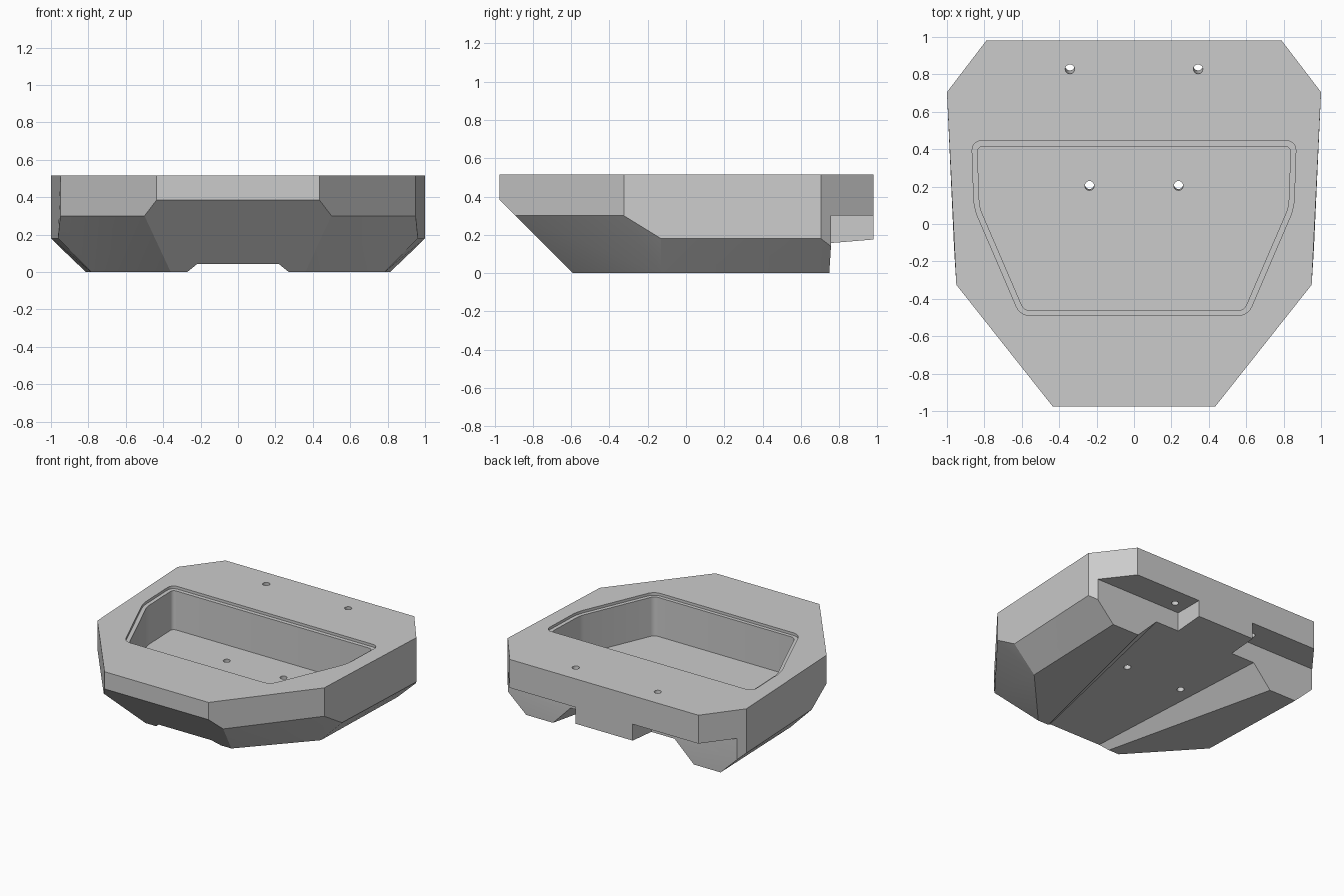
import bpy, bmesh, math

cube = bpy.data.objects.get("Cube")
if cube:
    bpy.data.objects.remove(cube, do_unlink=True)

TOP = 0.515
SHELF = 0.30

grey = bpy.data.materials.new("plain_grey")
grey.use_nodes = True
grey.diffuse_color = (0.6, 0.6, 0.6, 1)
grey.node_tree.nodes["Principled BSDF"].inputs["Base Color"].default_value = (0.6, 0.6, 0.6, 1)


def finish(name, bm):
    bmesh.ops.recalc_face_normals(bm, faces=bm.faces)
    mesh = bpy.data.meshes.new(name)
    bm.to_mesh(mesh)
    bm.free()
    ob = bpy.data.objects.new(name, mesh)
    bpy.context.collection.objects.link(ob)
    mesh.materials.append(grey)
    return ob


def loft(name, ring_a, ring_b, radius=0):
    """Solid between two matching rings, with optional rounded long edges."""
    bm = bmesh.new()
    a = [bm.verts.new(p) for p in ring_a]
    b = [bm.verts.new(p) for p in ring_b]
    n = len(a)
    bm.faces.new(a)
    bm.faces.new(b)
    for i in range(n):
        j = (i + 1) % n
        bm.faces.new((a[i], a[j], b[j], b[i]))
    if radius:
        long_edges = [bm.edges.get((p, q)) for p, q in zip(a, b)]
        bmesh.ops.bevel(bm, geom=long_edges, offset=radius, segments=5,
                        profile=0.5, affect='EDGES')
    return finish(name, bm)


def cut(target, cutter):
    cutter.hide_render = True
    mod = target.modifiers.new("cut", 'BOOLEAN')
    mod.operation = 'DIFFERENCE'
    mod.solver = 'EXACT'
    mod.object = cutter
    bpy.context.view_layer.objects.active = target
    bpy.ops.object.modifier_apply(modifier=mod.name)
    bpy.data.objects.remove(cutter, do_unlink=True)


# Faceted hull: named corners of the left half, mirrored to the right
half = {
    "top_front": (0.435, -0.975, TOP), "top_side": (0.95, -0.325, TOP),
    "top_rear": (1.0, 0.705, TOP), "top_back": (0.79, 0.98, TOP),
    "nose": (0.435, -0.975, 0.385), "cheek": (0.50, -0.892, SHELF),
    "hip": (0.95, -0.325, SHELF), "waist": (0.962, -0.13, 0.18),
    "tail": (1.0, 0.705, 0.18),
    "toe": (0.36, -0.592, 0), "sole": (0.785, -0.13, 0),
    "heel": (0.82, 0.94, 0), "heel_back": (0.79, 0.98, 0),
}
side_faces = [
    "top_front top_side hip cheek nose",
    "top_side top_rear tail waist hip",
    "top_rear top_back heel_back heel tail",
    "cheek hip sole", "cheek sole toe", "hip waist sole",
    "waist tail sole", "tail heel sole",
]
cross_faces = [
    "top_front top_side top_rear top_back",
    "top_front nose", "nose cheek toe",
    "toe sole heel heel_back", "heel_back top_back",
]
bm = bmesh.new()
left = {k: bm.verts.new(p) for k, p in half.items()}
right = {k: bm.verts.new((-p[0], p[1], p[2])) for k, p in half.items()}
for names in side_faces:
    for side in (left, right):
        bm.faces.new([side[k] for k in names.split()])
for names in cross_faces:
    keys = names.split()
    bm.faces.new([left[k] for k in keys] + [right[k] for k in reversed(keys)])
body = finish("basin_body", bm)

# Overhanging rear shelf either side of the central block
rear_profile = [(0.742, -0.1), (0.758, 0.15), (0.758, SHELF), (1.2, SHELF), (1.2, -0.1)]
for s in (-1, 1):
    cut(body, loft("shelf_cutter",
                   [(s * 0.24, y, z) for y, z in rear_profile],
                   [(s * 1.2, y, z) for y, z in rear_profile]))


# Sloping underside channel that widens to the rear
def channel_section(y):
    w = 0.22 + 0.155 * (y + 0.63)
    z = 0.042 + 0.083 * (y + 0.63)
    foot = w + z + 0.1
    return [(-foot, y, -0.1), (-w, y, z), (w, y, z), (foot, y, -0.1)]


cut(body, loft("channel_cutter", channel_section(-0.9), channel_section(1.2)))


# Basin with a shallow rim ledge
def pocket(corners, floor, radius):
    ring = corners + [(-x, y) for x, y in reversed(corners)]
    cut(body, loft("pocket_cutter", [(x, y, floor) for x, y in ring],
                   [(x, y, TOP + 0.2) for x, y in ring], radius))


pocket([(0.867, 0.445), (0.855, 0.085), (0.608, -0.49)], TOP - 0.02, 0.05)
pocket([(0.838, 0.415), (0.826, 0.09), (0.588, -0.463)], 0.20, 0.03)

# Slightly tilted screw and drain holes
for x, y, z, depth in ((0.343, 0.828, TOP, 0.8), (0.238, 0.205, 0.2, 0.5)):
    for s in (-1, 1):
        bpy.ops.mesh.primitive_cylinder_add(vertices=24, radius=0.025, depth=depth,
                                            location=(s * x, y, z),
                                            rotation=(0.083, 0, 0))
        hole = bpy.context.object
        hole.data.materials.append(grey)
        cut(body, hole)

# Soft shading over rounded corners, crisp edges elsewhere
bpy.ops.object.select_all(action='DESELECT')
body.select_set(True)
bpy.context.view_layer.objects.active = body
bpy.ops.object.shade_smooth_by_angle(angle=math.radians(22))
